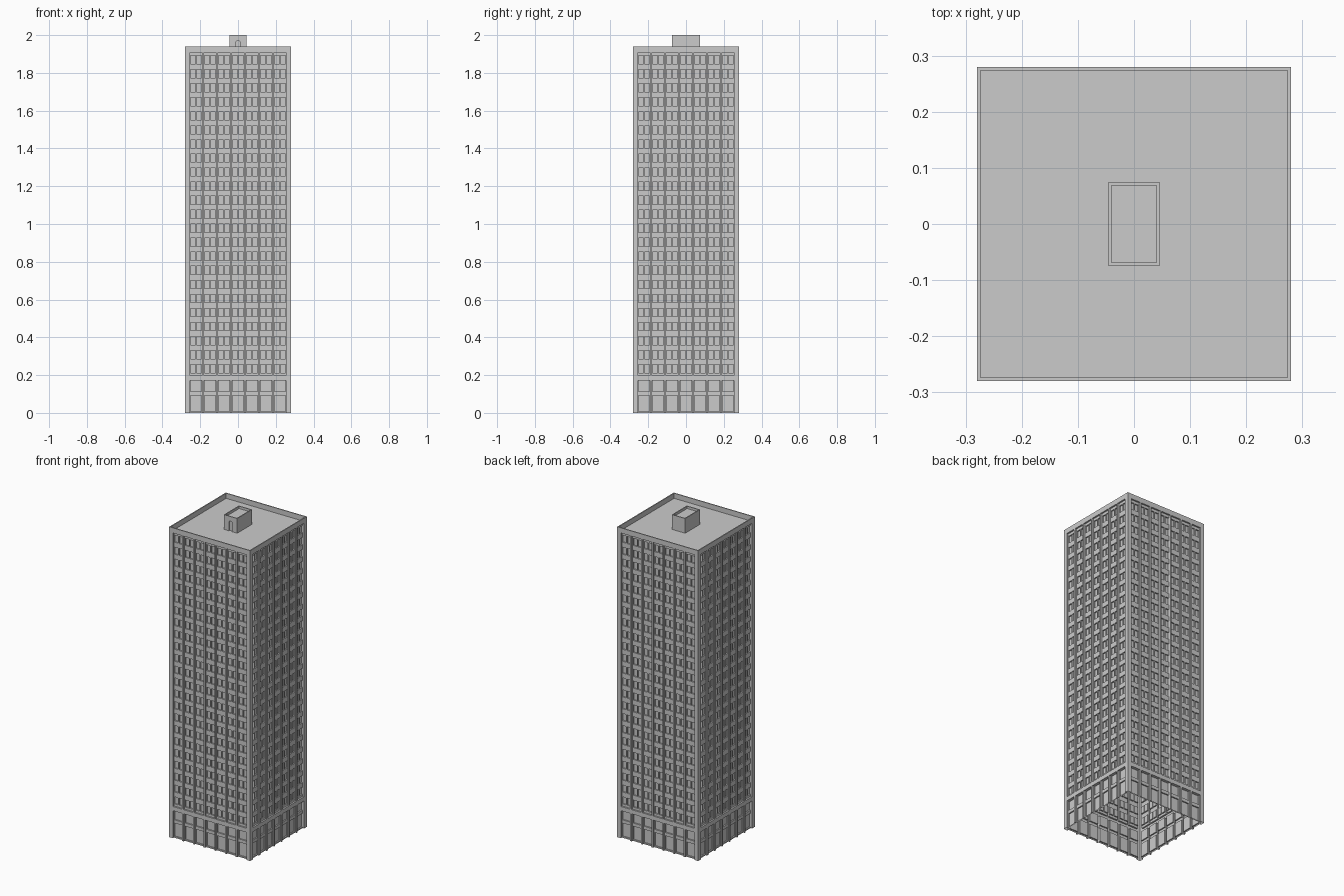
import bpy
import bmesh
import math

cube = bpy.data.objects.get("Cube")
if cube:
    bpy.data.objects.remove(cube)

HALF = 0.28                      # half the tower's width
TOP, ROOF = 1.94, 1.908          # parapet top and roof deck
BAYS, PITCH, BAY = 7, 0.074, 0.064
FLOORS, FIRST = 23, 0.198        # office floors start here
STORY = (ROOF - FIRST) / FLOORS
FRAME, GLASS = 0.010, 0.018      # recess depths behind the piers


def make_object(name, bm):
    mesh = bpy.data.meshes.new(name)
    bm.to_mesh(mesh)
    bm.free()
    obj = bpy.data.objects.new(name, mesh)
    bpy.context.collection.objects.link(obj)
    return obj


def sink_top(bm, face, rim, drop):
    """Leave a raised rim around a face and lower its middle."""
    bmesh.ops.inset_individual(bm, faces=[face], thickness=rim)
    moved = bmesh.ops.extrude_discrete_faces(bm, faces=[face])["faces"][0]
    bmesh.ops.translate(bm, verts=list(moved.verts), vec=(0, 0, -drop))


# Wall columns: piers, window frames, paired lights and centre mullions
columns = []
edge = -HALF
for i in range(BAYS):
    centre = (i - (BAYS - 1) / 2) * PITCH
    stops = [("pier", -BAY / 2), ("jamb", -BAY / 2 + 0.003), ("light", -0.003),
             ("mullion", 0.003), ("light", BAY / 2 - 0.003), ("jamb", BAY / 2)]
    for kind, offset in stops:
        columns.append((edge, centre + offset, kind))
        edge = centre + offset
columns.append((edge, HALF, "pier"))

# Wall rows: shopfront, plain band, stacked floors, parapet band
rows = []
level = 0.0


def add_row(kind, top):
    global level
    rows.append((level, top, kind))
    level = top


for kind, top in [("shop_rail", 0.008), ("shop_glass", 0.092), ("shop_rail", 0.112),
                  ("shop_glass", 0.172), ("band", FIRST)]:
    add_row(kind, top)
for floor in range(FLOORS):
    base = FIRST + floor * STORY
    add_row("spandrel", base + 0.014)
    add_row("window", base + 0.058)
    add_row("spandrel", base + STORY)
add_row("band", TOP)


def recess(column, row):
    if column == "pier" or row == "band":
        return 0.0
    if row == "shop_glass":
        return FRAME if column == "jamb" else GLASS
    if row == "window" and column == "light":
        return GLASS
    return FRAME


def build_wall():
    """Stepped relief: one panel per cell, joined by reveals where depth changes."""
    bm = bmesh.new()

    def quad(*points):
        bm.faces.new([bm.verts.new((x, d - HALF, z)) for x, d, z in points])

    for c, (x0, x1, col) in enumerate(columns):
        for r, (z0, z1, row) in enumerate(rows):
            d = recess(col, row)
            quad((x0, d, z0), (x1, d, z0), (x1, d, z1), (x0, d, z1))
            if c + 1 < len(columns):
                n = recess(columns[c + 1][2], row)
                if n != d:
                    quad((x1, d, z0), (x1, n, z0), (x1, n, z1), (x1, d, z1))
            if r + 1 < len(rows):
                n = recess(col, rows[r + 1][2])
                if n != d:
                    quad((x0, d, z1), (x1, d, z1), (x1, n, z1), (x0, n, z1))
    bmesh.ops.remove_doubles(bm, verts=bm.verts[:], dist=0.0001)
    return bm


# Four identical walls sharing one mesh
front = make_object("front_wall", build_wall())
for turn, name in enumerate(["left_wall", "back_wall", "right_wall"], start=1):
    wall = bpy.data.objects.new(name, front.data)
    wall.rotation_euler.z = turn * math.pi / 2
    bpy.context.collection.objects.link(wall)

# Roof deck with parapet
bm = bmesh.new()
corners = [(-HALF, -HALF), (HALF, -HALF), (HALF, HALF), (-HALF, HALF)]
deck = bm.faces.new([bm.verts.new((x, y, TOP)) for x, y in corners])
deck.normal_update()
sink_top(bm, deck, 0.009, TOP - ROOF)
make_object("roof_and_parapet", bm)

# Rooftop stair house with its own small parapet
bm = bmesh.new()
bmesh.ops.create_cube(bm, size=1)
bmesh.ops.scale(bm, vec=(0.092, 0.148, 2 - ROOF), verts=bm.verts[:])
bmesh.ops.translate(bm, vec=(0, 0, (2 + ROOF) / 2), verts=bm.verts[:])
bm.normal_update()
sink_top(bm, max(bm.faces, key=lambda f: f.normal.z), 0.008, 0.015)
house = make_object("stair_house", bm)

# Round-headed doorway cut into the front of the stair house
bm = bmesh.new()
outline = [(-0.012, ROOF - 0.01), (0.012, ROOF - 0.01)]
for i in range(9):
    a = math.pi * i / 8
    outline.append((0.012 * math.cos(a), 1.959 + 0.012 * math.sin(a)))
door = bm.faces.new([bm.verts.new((x, -0.09, z)) for x, z in outline])
solid = bmesh.ops.extrude_face_region(bm, geom=[door], use_keep_orig=True)["geom"]
bmesh.ops.translate(bm, vec=(0, 0.024, 0),
                    verts=[v for v in solid if isinstance(v, bmesh.types.BMVert)])
bmesh.ops.recalc_face_normals(bm, faces=bm.faces[:])
cutter = make_object("doorway_cutter", bm)
cutter.hide_render = True
cutter.hide_viewport = True
cutter.display_type = 'WIRE'
cut = house.modifiers.new("doorway", 'BOOLEAN')
cut.operation = 'DIFFERENCE'
cut.solver = 'EXACT'
cut.object = cutter
